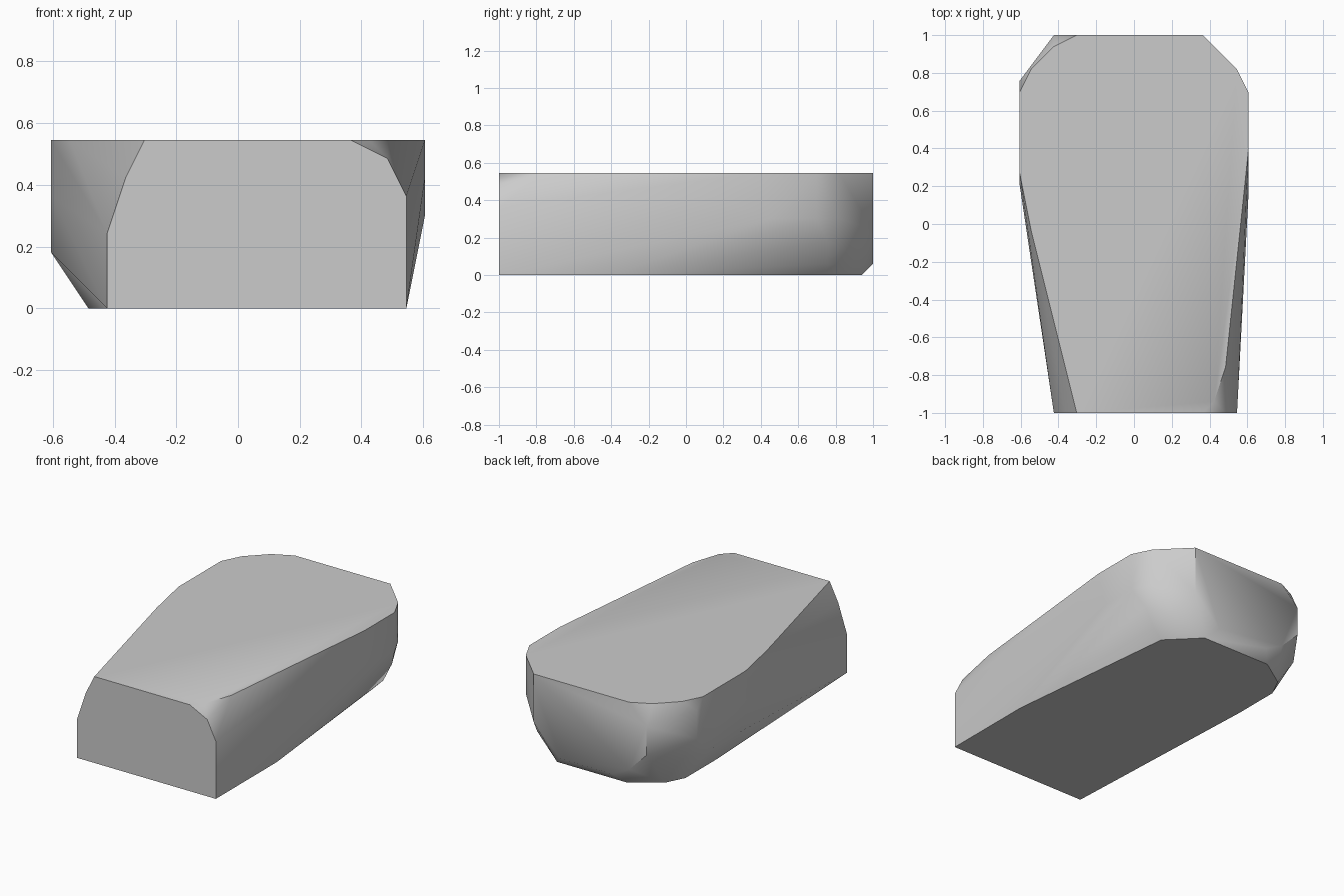
import bpy, bmesh, math

if "Cube" in bpy.data.objects:
    bpy.data.objects.remove(bpy.data.objects["Cube"], do_unlink=True)

# The block is laid out on a coarse grid: 33 cells along its length
LENGTH = 33
CELL = 2 / LENGTH
HEIGHT = 9
SIDE = 10

# End sections as (x, z)
front_section = [(-7, 0), (-7, 4), (-6, 7), (-5, 9), (6, 9), (8, 8), (9, 6), (9, 0)]
back_section = [(6, 9), (6, 4), (3, 1), (-3, 1), (-5, 2), (-7, 4), (-7, 7), (-5, 9)]

# Top and bottom outlines as (x, y)
top_outline = [(6, 0), (7, 1), (8, 4), (10, 23), (10, 28), (9, 30), (6, 33),
               (-5, 33), (-7, 32), (-9, 30), (-10, 28), (-10, 21), (-9, 16), (-5, 0)]
bottom_outline = [(9, 10), (7, 29), (4, 32), (-4, 32), (-7, 30), (-8, 28), (-8, 23)]

# Flat side panels as (y, z)
left_panel = [(19, 7), (24, 5), (28, 5)]
right_panel = [(20, 6), (29, 8), (29, 5), (27, 3), (22, 3)]

# Worn lower back corners as (x, y, z)
back_corners = [(9, 30, 5), (8, 29, 1), (7, 31, 2), (9, 29, 3), (-9, 30, 3)]


def make_material(name, value):
    material = bpy.data.materials.new(name)
    material.use_nodes = True
    colour = (value, value, value, 1)
    material.diffuse_color = colour
    material.node_tree.nodes["Principled BSDF"].inputs["Base Color"].default_value = colour
    return material


def wrap_points(name, points, material):
    """Wrap the section points in a convex skin and merge its flat faces."""
    bm = bmesh.new()
    for x, y, z in sorted(set(points)):
        bm.verts.new((x * CELL, (y - LENGTH / 2) * CELL, z * CELL))
    hull = bmesh.ops.convex_hull(bm, input=bm.verts)
    unused = {g for g in hull["geom_interior"] + hull["geom_unused"]
              if isinstance(g, bmesh.types.BMVert)}
    bmesh.ops.delete(bm, geom=list(unused), context="VERTS")
    bmesh.ops.dissolve_limit(bm, angle_limit=math.radians(1),
                             verts=bm.verts, edges=bm.edges)
    bmesh.ops.recalc_face_normals(bm, faces=bm.faces)
    mesh = bpy.data.meshes.new(name)
    bm.to_mesh(mesh)
    bm.free()
    mesh.materials.append(material)
    obj = bpy.data.objects.new(name, mesh)
    bpy.context.collection.objects.link(obj)
    return obj


points = [(x, 0, z) for x, z in front_section]
points += [(x, LENGTH, z) for x, z in back_section]
points += [(x, y, HEIGHT) for x, y in top_outline]
points += [(x, y, 0) for x, y in bottom_outline]
points += [(SIDE, y, z) for y, z in left_panel]
points += [(-SIDE, y, z) for y, z in right_panel]
points += back_corners

stone = wrap_points("stone_block", points, make_material("stone grey", 0.6))

# Soft sides, crisp rims around the flat faces
bpy.ops.object.select_all(action="DESELECT")
stone.select_set(True)
bpy.context.view_layer.objects.active = stone
bpy.ops.object.shade_smooth_by_angle(angle=math.radians(38))
